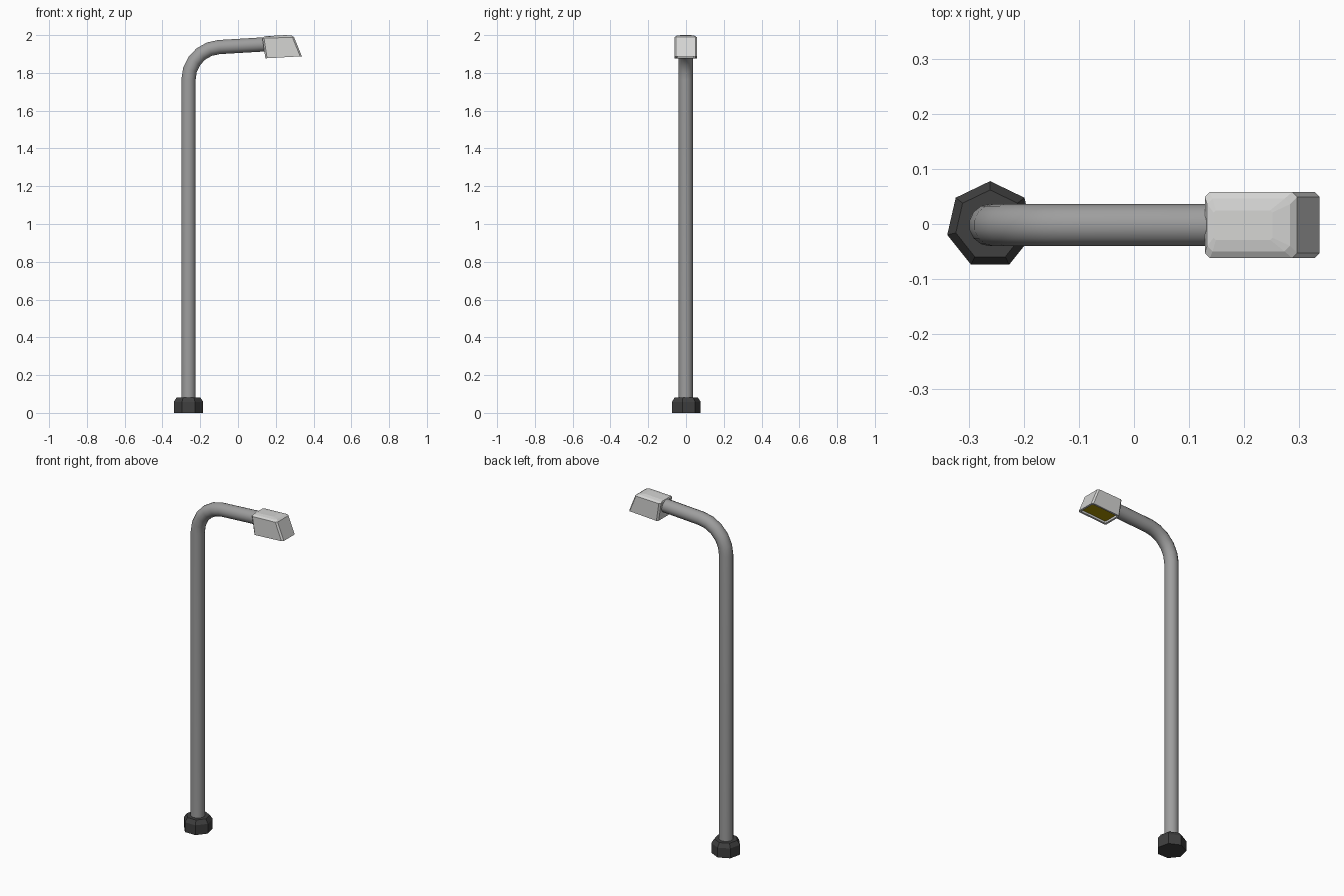
import bpy, bmesh, math
from mathutils import Vector

if "Cube" in bpy.data.objects:
    bpy.data.objects.remove(bpy.data.objects["Cube"])

CY = -0.002      # shared centre line in y
PX = -0.262      # pole axis in x


def material(name, rgb):
    m = bpy.data.materials.new(name)
    m.diffuse_color = (*rgb, 1)
    m.use_nodes = True
    m.node_tree.nodes["Principled BSDF"].inputs["Base Color"].default_value = m.diffuse_color
    return m


pole_grey = material("pole grey", (0.34, 0.34, 0.34))
base_dark = material("dark base", (0.05, 0.05, 0.05))
head_light = material("light grey", (0.66, 0.66, 0.65))
lamp_yellow = material("lamp yellow", (0.42, 0.30, 0.0))


def loft(name, rings, mats):
    """Skin a list of equally sized point rings and cap both ends."""
    bm = bmesh.new()
    vs = [[bm.verts.new(p) for p in r] for r in rings]
    n = len(vs[0])
    for a, b in zip(vs, vs[1:]):
        for i in range(n):
            j = (i + 1) % n
            bm.faces.new((a[i], a[j], b[j], b[i]))
    first = bm.faces.new(vs[0][::-1])
    bm.faces.new(vs[-1])
    bmesh.ops.recalc_face_normals(bm, faces=bm.faces[:])
    if len(mats) > 1:
        first.material_index = 1       # the starting cap takes the second colour
    me = bpy.data.meshes.new(name)
    bm.to_mesh(me)
    bm.free()
    for m in mats:
        me.materials.append(m)
    ob = bpy.data.objects.new(name, me)
    bpy.context.collection.objects.link(ob)
    return ob


# Base: seven-sided foot with a chamfered top
def heptagon(r, z):
    return [(PX + r * math.cos(math.pi / 2 + k * math.tau / 7),
             CY + r * math.sin(math.pi / 2 + k * math.tau / 7), z) for k in range(7)]


loft("base", [heptagon(0.08, 0), heptagon(0.08, 0.058), heptagon(0.064, 0.082)], [base_dark])

# Pole: tube swept up, around the bend and along the rising arm
R, SIDES, BEND = 0.172, 14, 5
path = [Vector((PX, CY, 0.06))]
for k in range(BEND + 1):
    a = math.radians(180 - 86 * k / BEND)
    path.append(Vector((PX + R + R * math.cos(a), CY, 1.765 + R * math.sin(a))))
path.append(Vector((0.142, CY, 1.951)))
rings = []
for i, p in enumerate(path):
    d_in = (p - path[max(i - 1, 0)]).normalized()
    d_out = (path[min(i + 1, len(path) - 1)] - p).normalized()
    t = (d_in + d_out).normalized()
    side = Vector((0, 1, 0))
    up = side.cross(t)
    rings.append([p + 0.0385 * (side * math.cos(k * math.tau / SIDES)
                                + up * math.sin(k * math.tau / SIDES)) for k in range(SIDES)])
pole = loft("pole_and_arm", rings, [pole_grey])
bpy.context.view_layer.objects.active = pole
pole.select_set(True)
bpy.ops.object.shade_smooth_by_angle(angle=math.radians(30))


# Lamp head: stacked rectangles with cut corners, from the recessed lamp to the roof
def rect(x0, x1, hy, z0, z1, c):
    pts = [(x0 + c, -hy), (x1 - c, -hy), (x1, -hy + c), (x1, hy - c),
           (x1 - c, hy), (x0 + c, hy), (x0, hy - c), (x0, -hy + c)]
    return [(x, CY + y, z0 + (z1 - z0) * (x - x0) / (x1 - x0)) for x, y in pts]


loft("lamp_head", [
    rect(0.155, 0.324, 0.049, 1.890, 1.900, 0.006),   # lamp panel
    rect(0.155, 0.326, 0.049, 1.878, 1.888, 0.006),   # inner rim
    rect(0.145, 0.338, 0.060, 1.877, 1.888, 0.009),   # outer rim
    rect(0.129, 0.297, 0.060, 1.983, 1.989, 0.009),   # shoulder
    rect(0.133, 0.284, 0.048, 1.990, 1.997, 0.010),
    rect(0.145, 0.252, 0.027, 1.994, 2.000, 0.004),   # roof
], [head_light, lamp_yellow])
